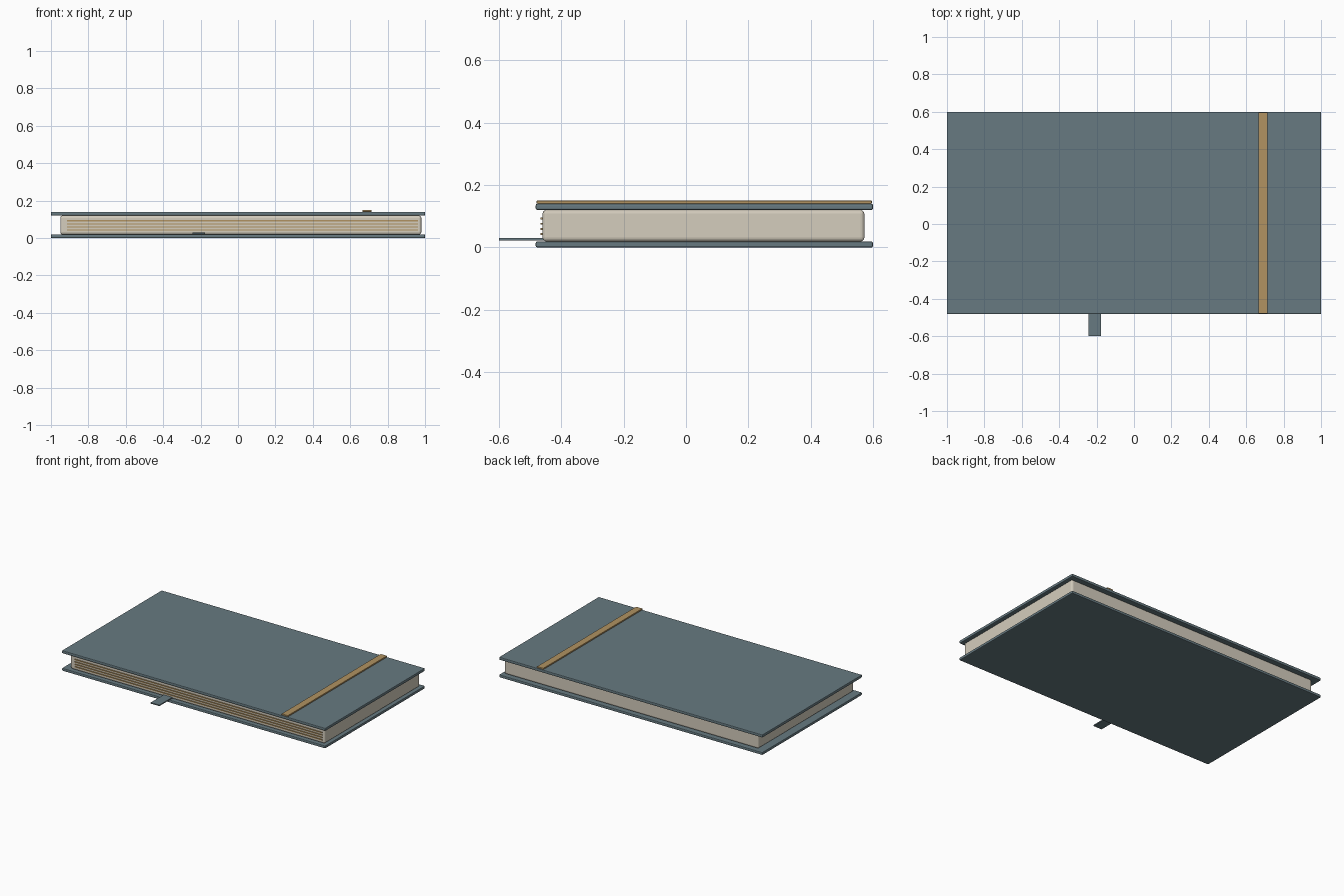
import bpy
import bmesh

default = bpy.data.objects.get("Cube")
if default:
    bpy.data.objects.remove(default, do_unlink=True)


def material(name, rgb):
    m = bpy.data.materials.new(name)
    m.use_nodes = True
    color = (*rgb, 1)
    m.diffuse_color = color
    bsdf = m.node_tree.nodes["Principled BSDF"]
    bsdf.inputs["Base Color"].default_value = color
    bsdf.inputs["Roughness"].default_value = 0.8
    return m


def box(name, x, y, z, mat, bevel=0.0, segments=2):
    """Box between the given (low, high) limits on each axis."""
    bm = bmesh.new()
    bmesh.ops.create_cube(bm, size=1)
    for v in bm.verts:
        v.co = [lim[0] if c < 0 else lim[1] for c, lim in zip(v.co, (x, y, z))]
    mesh = bpy.data.meshes.new(name)
    bm.to_mesh(mesh)
    bm.free()
    mesh.materials.append(mat)
    obj = bpy.data.objects.new(name, mesh)
    bpy.context.collection.objects.link(obj)
    if bevel:
        mod = obj.modifiers.new("Soft edges", 'BEVEL')
        mod.width = bevel
        mod.segments = segments
    return obj


slate = material("slate blue cloth", (0.135, 0.195, 0.22))
cream = material("cream paper", (0.66, 0.61, 0.51))
tan = material("tan elastic", (0.44, 0.29, 0.12))

# Covers
for name, z in (("back_cover", (0, 0.019)), ("front_cover", (0.12, 0.14))):
    box(name, (-1, 1), (-0.482, 0.6), z, slate, 0.005)

# Pages with rounded edges
box("page_block", (-0.95, 0.98), (-0.46, 0.572), (0.019, 0.12), cream, 0.012, 3)

# Raised page lines along the fore edge
for i in range(4):
    z = 0.043 + i * 0.0165
    box(f"page_line_{i + 1}", (-0.915, 0.963), (-0.466, -0.455),
        (z - 0.003, z + 0.003), tan)

# Elastic strap and ribbon bookmark
box("elastic_strap", (0.666, 0.714), (-0.479, 0.596), (0.14, 0.15), tan, 0.002)
box("ribbon_bookmark", (-0.243, -0.177), (-0.6, -0.42), (0.022, 0.03), slate, 0.001)
